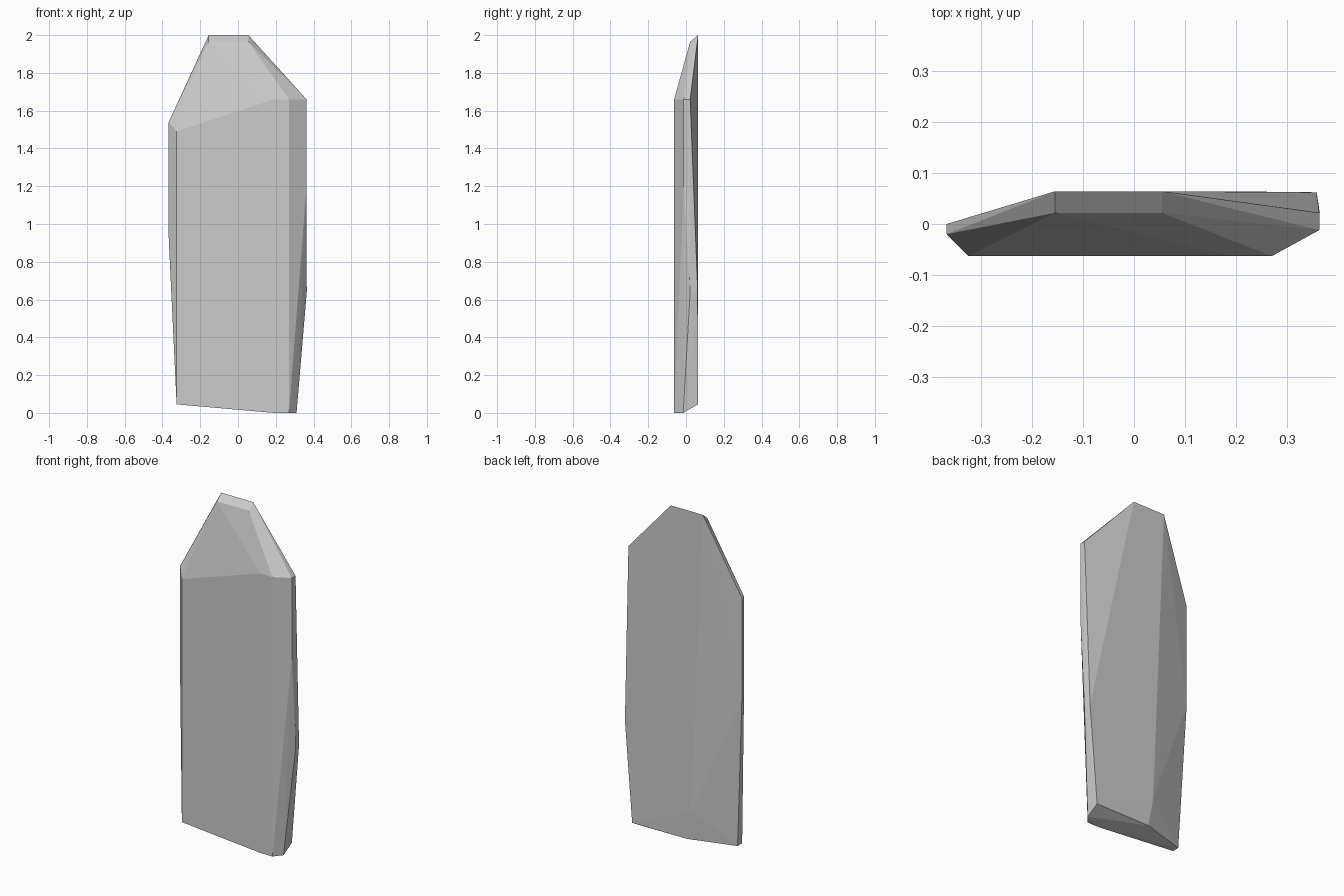
import bpy, bmesh

if "Cube" in bpy.data.objects:
    bpy.data.objects.remove(bpy.data.objects["Cube"])

# Chipped stone slab: corner points per side, wrapped in a convex hull
front_face = [(x, -0.063, z) for x, z in
              [(-0.325, 1.49), (0.19, 1.66), (0.27, 1.66), (0.27, 0.0), (0.19, 0.0), (-0.325, 0.045)]]
top_edge = [(x, y, z) for x in (-0.155, 0.055) for y, z in [(0.022, 1.965), (0.064, 2.0)]]
left_side = [(-0.367, y, z) for y in (-0.02, 0.0) for z in (1.54, 0.93)]
right_side = [(0.363, -0.012, 1.66), (0.363, 0.022, 1.66), (0.363, -0.012, 1.2),
              (0.364, 0.022, 0.64), (0.358, 0.062, 0.64)]
base = [(0.31, -0.015, 0.0), (0.31, 0.063, 0.045), (-0.05, 0.061, 0.045),
        (-0.08, 0.064, 0.22), (-0.325, -0.02, 0.045)]

bm = bmesh.new()
for p in front_face + top_edge + left_side + right_side + base:
    bm.verts.new(p)
hull = bmesh.ops.convex_hull(bm, input=bm.verts[:])
loose = [v for v in bm.verts if not v.link_faces]
bmesh.ops.delete(bm, geom=loose, context='VERTS')
# Merge coplanar triangles into clean flat facets
bmesh.ops.dissolve_limit(bm, angle_limit=0.01, verts=bm.verts[:], edges=bm.edges[:])
bmesh.ops.recalc_face_normals(bm, faces=bm.faces[:])

mesh = bpy.data.meshes.new("stone_slab")
bm.to_mesh(mesh)
bm.free()
bpy.context.collection.objects.link(bpy.data.objects.new("stone_slab", mesh))
